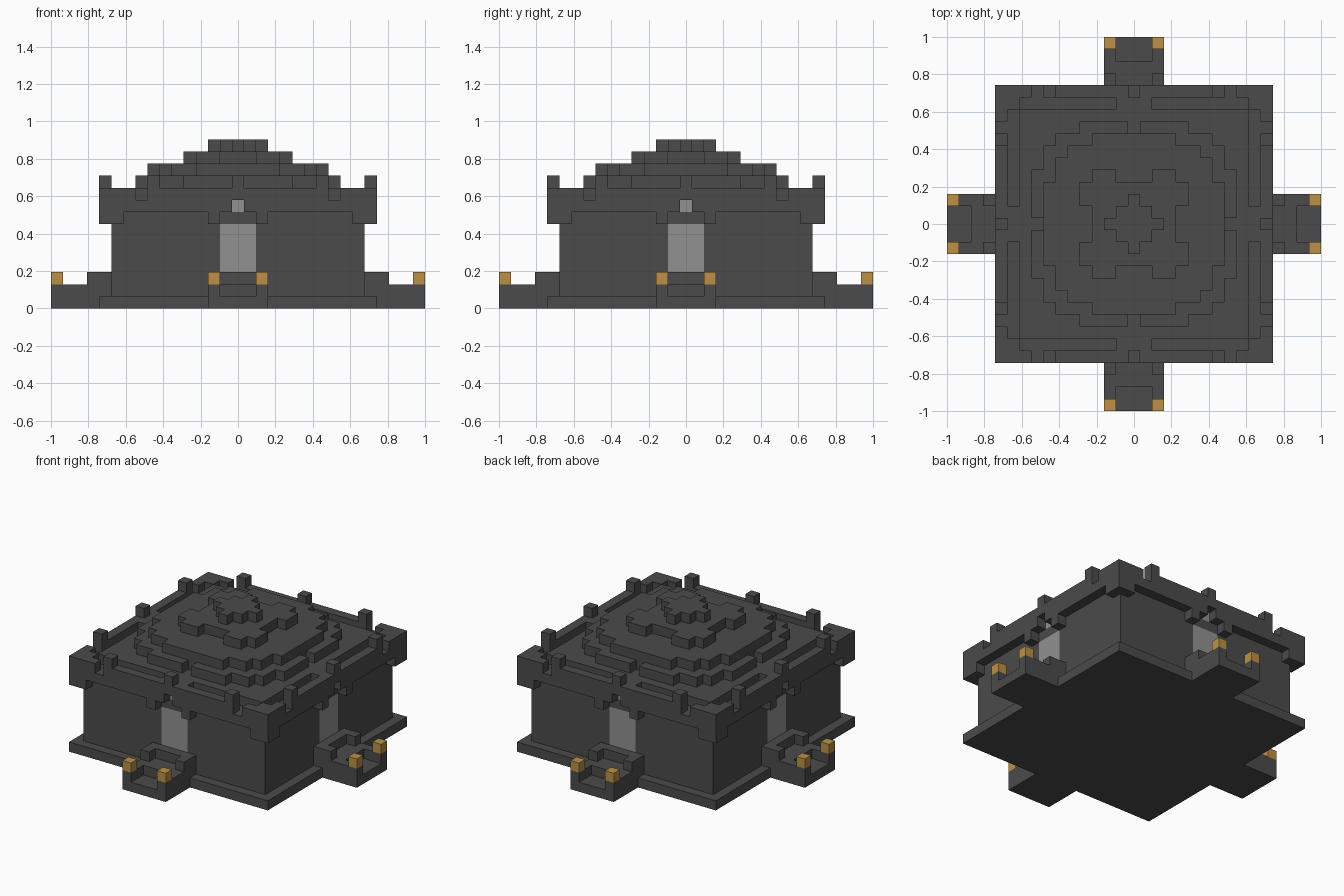
import bpy, bmesh
from itertools import product
from mathutils import Vector

cube = bpy.data.objects.get("Cube")
if cube:
    bpy.data.objects.remove(cube, do_unlink=True)

U = 2 / 31   # edge of one block
R = 15       # plan reaches this many blocks from the centre


def material(name, color):
    m = bpy.data.materials.new(name)
    m.use_nodes = True
    m.diffuse_color = (*color, 1)
    m.node_tree.nodes["Principled BSDF"].inputs["Base Color"].default_value = (*color, 1)
    return m


stone = material("dark_stone", (0.07, 0.07, 0.07))
glass = material("grey_glass", (0.285, 0.285, 0.285))
amber = material("amber_lamp", (0.5, 0.28, 0.065))

AXES = [Vector(v) for v in ((1, 0, 0), (0, 1, 0), (0, 0, 1))]


def part(name, mat, levels, rule):
    """Skin of all blocks that satisfy rule(a, b, k); a >= b are the plan
    distances from the centre, so every part repeats on all four sides."""
    cells = set()
    for x, y, k in product(range(-R, R + 1), range(-R, R + 1), levels):
        a, b = max(abs(x), abs(y)), min(abs(x), abs(y))
        if rule(a, b, k):
            cells.add((x, y, k))
    bm = bmesh.new()
    for c in cells:
        centre = Vector(c) + Vector((0, 0, 0.5))
        for i, s in product(range(3), (-1, 1)):
            n = AXES[i] * s
            if tuple(int(v) for v in Vector(c) + n) in cells:
                continue
            p, q = AXES[(i + 1) % 3] / 2, AXES[(i + 2) % 3] / 2
            ring = [-p - q, p - q, p + q, q - p]
            if s < 0:
                ring.reverse()
            bm.faces.new([bm.verts.new((centre + n / 2 + r) * U) for r in ring])
    bmesh.ops.remove_doubles(bm, verts=bm.verts, dist=U / 100)
    bmesh.ops.dissolve_limit(bm, angle_limit=0.01, verts=bm.verts, edges=bm.edges)
    bmesh.ops.triangulate(bm, faces=[f for f in bm.faces if len(f.verts) > 4])
    mesh = bpy.data.meshes.new(name)
    bm.to_mesh(mesh)
    bm.free()
    mesh.materials.append(mat)
    ob = bpy.data.objects.new(name, mesh)
    bpy.context.collection.objects.link(ob)


# Ground slab with the four porch footings
part("base_slab", stone, range(1), lambda a, b, k: a <= 11 or b <= 2)


# Porches: low front step between cheeks, U-shaped raised threshold by the door
def porch(a, b, k):
    if a < 11 or b > 2:
        return False
    if k == 1:
        return a <= 13 or b == 2
    return a == 11 or (a == 12 and b == 2)


part("porches", stone, range(1, 3), porch)
part("porch_lamps", amber, range(2, 3), lambda a, b, k: a == 15 and b == 2)


# Walls with flush doors
def door(a, b, k):
    return a == 10 and b <= 1 and 3 <= k <= 6


part("doors", glass, range(3, 7), door)
part("walls", stone, range(1, 8), lambda a, b, k: a <= 10 and not door(a, b, k))

# Brackets under the cornice, beside doors and at corners
part("brackets", stone, range(7, 8),
     lambda a, b, k: a == 11 and (b == 2 or b >= 10))


# Cornice with window openings, a roof channel behind the rim and drain notches
def cornice(a, b, k):
    if a > 11:
        return False
    if k == 8:
        return not (b == 0 and a >= 10)
    channel = a == 10 and 2 <= b <= 9
    drain = a == 11 and b == 8
    return not (channel or drain)


part("cornice", stone, range(8, 10), cornice)
part("small_windows", glass, range(8, 9), lambda a, b, k: a == 10 and b == 0)

# Battlement blocks on the roof edge
part("battlements", stone, range(10, 11), lambda a, b, k: a == 11 and b in (0, 7))


# Stepped dome, one rule for each course
def dome(a, b, k):
    if k == 10:
        return a <= 6 or (a == 7 and b <= 6) or (a == 8 and 1 <= b <= 4)
    if k == 11:
        return a * a + b * b <= 62
    if k == 12:
        return a <= 3 or (a == 4 and b in (2, 3))
    return a + b <= 2


part("stepped_dome", stone, range(10, 14), dome)
